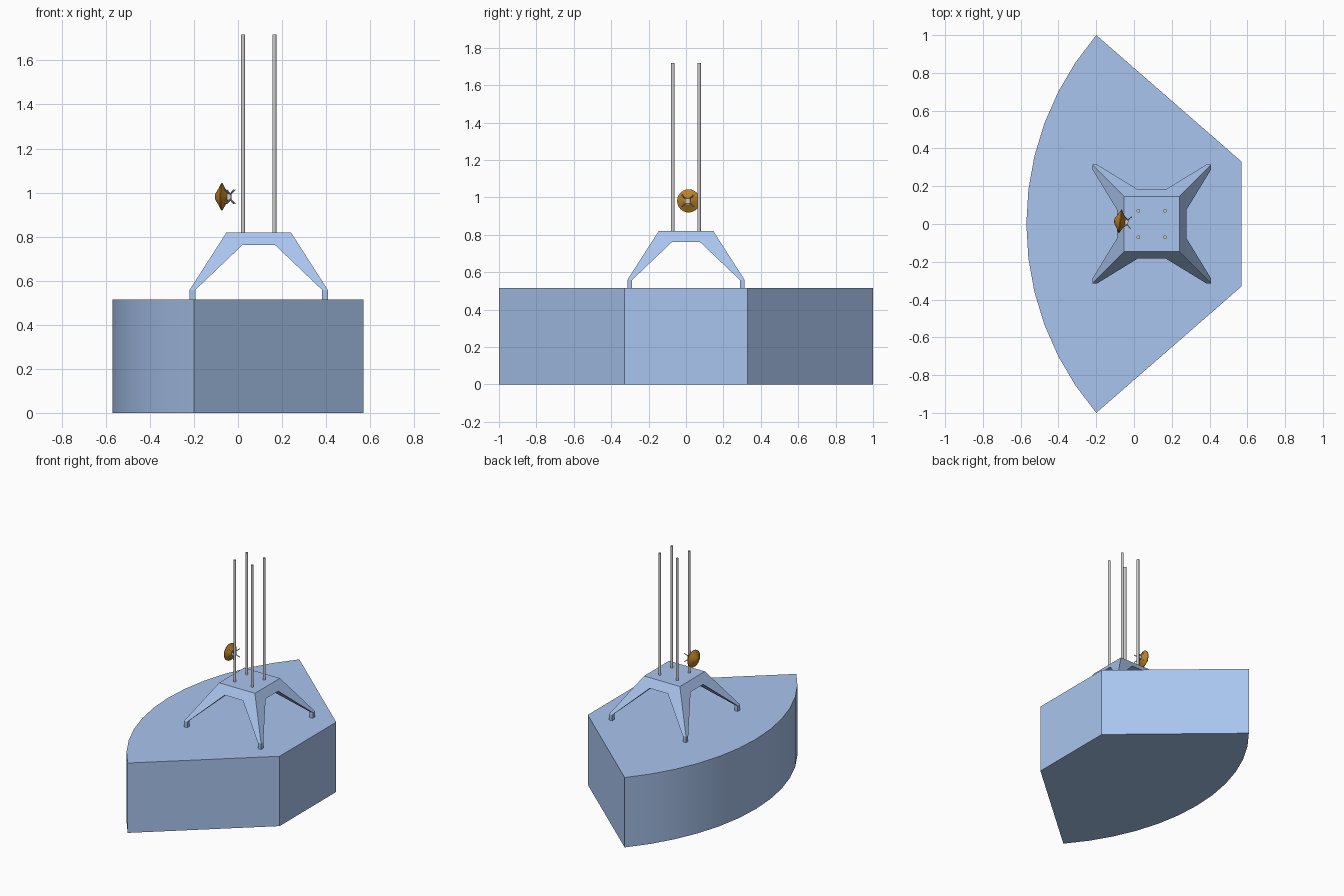
import bpy, bmesh, math
from mathutils import Vector, Matrix

if "Cube" in bpy.data.objects:
    bpy.data.objects.remove(bpy.data.objects["Cube"])


def material(name, rgb):
    m = bpy.data.materials.new(name)
    m.diffuse_color = (*rgb, 1)
    m.use_nodes = True
    m.node_tree.nodes["Principled BSDF"].inputs["Base Color"].default_value = m.diffuse_color
    return m


BLUE = material("blue_paint", (0.40, 0.56, 0.86))
ORANGE = material("orange_paint", (0.50, 0.22, 0.02))


def finish(bm, name, mat=None, smooth=None):
    bmesh.ops.recalc_face_normals(bm, faces=bm.faces)
    me = bpy.data.meshes.new(name)
    bm.to_mesh(me)
    bm.free()
    ob = bpy.data.objects.new(name, me)
    bpy.context.collection.objects.link(ob)
    if mat:
        me.materials.append(mat)
    if smooth:
        bpy.ops.object.select_all(action='DESELECT')
        ob.select_set(True)
        bpy.context.view_layer.objects.active = ob
        bpy.ops.object.shade_smooth_by_angle(angle=math.radians(smooth))
    return ob


def add_rod(bm, a, b, r, sides):
    a, b = Vector(a), Vector(b)
    d = b - a
    rot = d.to_track_quat('Z', 'Y').to_matrix().to_4x4()
    bmesh.ops.create_cone(bm, cap_ends=True, segments=sides, radius1=r, radius2=r,
                          depth=d.length, matrix=Matrix.Translation((a + b) / 2) @ rot)


# Base block: straight right side, curved left side
BASE_Z, R = 0.515, 1.536
half = math.asin(1 / R)
outline = [(0.57, -0.33), (0.57, 0.33)]
for i in range(13):
    t = half * (1 - i / 6)
    outline.append((-0.57 + R * (1 - math.cos(t)), R * math.sin(t)))
bm = bmesh.new()
face = bm.faces.new([bm.verts.new((x, y, 0)) for x, y in outline])
ext = bmesh.ops.extrude_face_region(bm, geom=[face])
bmesh.ops.translate(bm, vec=(0, 0, BASE_Z),
                    verts=[v for v in ext["geom"] if isinstance(v, bmesh.types.BMVert)])
finish(bm, "base_block", BLUE, 20)

# Four-legged stand: tapered slab with a splayed leg under each corner
CX = 0.094
TOP_Z, SLAB_Z, KNEE_Z = 0.82, 0.762, 0.558
bm = bmesh.new()
levels = [-0.183, -0.074, 0.074, 0.183]
grid = [[bm.verts.new((CX + x, y, SLAB_Z)) for y in levels] for x in levels]
top = [bm.verts.new((CX + sx * 0.146, sy * 0.146, TOP_Z))
       for sx, sy in ((-1, -1), (1, -1), (1, 1), (-1, 1))]
bm.faces.new(top)
rims = [[grid[i][0] for i in range(4)], [grid[3][i] for i in range(4)],
        [grid[3 - i][3] for i in range(4)], [grid[0][3 - i] for i in range(4)]]
for k, rim in enumerate(rims):
    bm.faces.new(rim + [top[(k + 1) % 4], top[k]])
for i in range(3):
    for j in range(3):
        loop = [grid[i][j], grid[i + 1][j], grid[i + 1][j + 1], grid[i][j + 1]]
        if i == 1 or j == 1:
            bm.faces.new(loop)
            continue
        for z in (KNEE_Z, BASE_Z):
            nxt = []
            for v in loop:
                pos = []
                for c in (v.co.x - CX, v.co.y):
                    outer = abs(c) > (0.18 if z == KNEE_Z else 0.3)
                    pos.append(math.copysign(0.314 if outer else 0.288, c))
                nxt.append(bm.verts.new((CX + pos[0], pos[1], z)))
            for n in range(4):
                m = (n + 1) % 4
                bm.faces.new((loop[n], loop[m], nxt[m], nxt[n]))
            loop = nxt
        bm.faces.new(loop)
finish(bm, "four_legged_stand", BLUE)

# Four tall mast rods
for n, (sx, sy) in enumerate(((-1, -1), (1, -1), (1, 1), (-1, 1))):
    bm = bmesh.new()
    x, y = CX + sx * 0.071, sy * 0.07
    add_rod(bm, (x, y, TOP_Z), (x, y, 1.717), 0.0095, 12)
    finish(bm, f"mast_rod_{n + 1}", None, 40)

# Dish: revolved double-cone drum, facing -x with a slight turn
PLACE = Matrix.Translation((-0.073, 0.014, 0.981)) @ Matrix.Rotation(math.radians(-7), 4, 'Z')
profile = [(-0.032, 0), (-0.030, 0.014), (-0.015, 0.038), (-0.002, 0.062),
           (0.002, 0.062), (0.014, 0.040), (0.026, 0.022), (0.026, 0)]
bm = bmesh.new()
vs = [bm.verts.new((x, 0, r)) for x, r in profile]
edges = [bm.edges.new(p) for p in zip(vs, vs[1:])]
bmesh.ops.spin(bm, geom=vs + edges, cent=(0, 0, 0), axis=(1, 0, 0),
               angle=math.tau, steps=24)
bmesh.ops.remove_doubles(bm, verts=bm.verts, dist=1e-4)
finish(bm, "dish", ORANGE, 25).matrix_world = PLACE

# Mounting bracket: crossed struts behind the dish
bm = bmesh.new()
for sy in (-1, 1):
    for sz in (-1, 1):
        waist = (0.039, sy * 0.012, sz * 0.012)
        add_rod(bm, (0.018, sy * 0.031, sz * 0.031), waist, 0.003, 6)
        add_rod(bm, waist, (0.057, sy * 0.031, sz * 0.031), 0.003, 6)
bmesh.ops.create_cube(bm, size=1, matrix=Matrix.Translation((0.034, 0, 0))
                      @ Matrix.Diagonal((0.018, 0.028, 0.028, 1)))
finish(bm, "dish_bracket").matrix_world = PLACE
